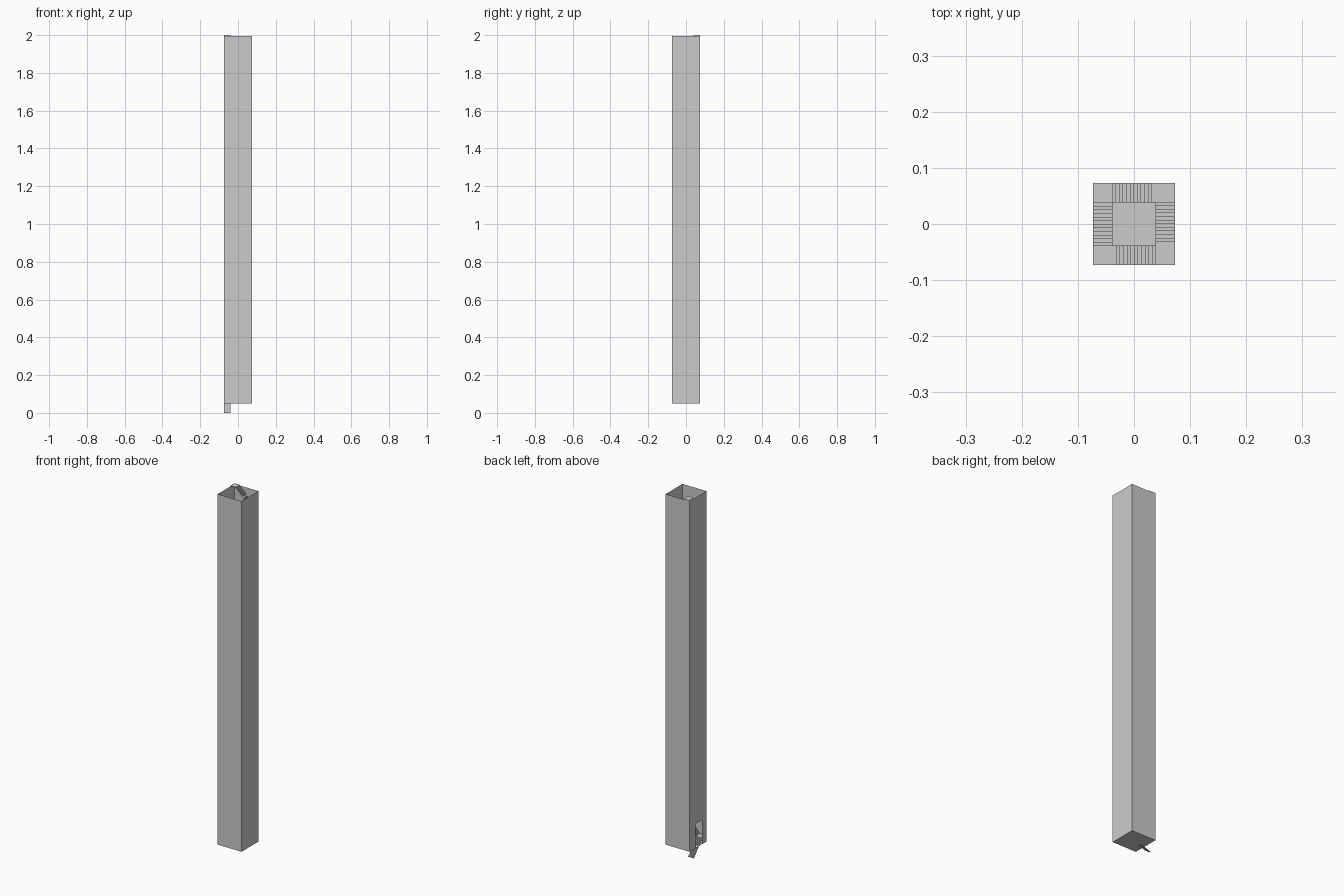
import bpy, bmesh
from mathutils import Vector

if "Cube" in bpy.data.objects:
    bpy.data.objects.remove(bpy.data.objects["Cube"])

R = 0.0735          # half width of the shaft
W = 0.035           # stair width
BASE, TOP = 0.05, 1.996
FLIGHTS, STEPS = 24, 12
DROP = 2.0 / FLIGHTS
SIGNS = [(-1, 1), (1, 1), (1, -1), (-1, -1)]   # descending corner order


def finish(name, bm):
    bmesh.ops.remove_doubles(bm, verts=bm.verts, dist=1e-5)
    me = bpy.data.meshes.new(name)
    bm.to_mesh(me)
    bm.free()
    ob = bpy.data.objects.new(name, me)
    bpy.context.collection.objects.link(ob)
    return ob


def quad(bm, *pts):
    bm.faces.new([bm.verts.new(p) for p in pts])


def box(bm, lo, hi):
    vs = bmesh.ops.create_cube(bm, size=1)["verts"]
    for v in vs:
        v.co = Vector([(hi[k] if v.co[k] > 0 else lo[k]) for k in range(3)])


# Thin square shaft with a doorway in the left wall
bm = bmesh.new()


def wall(a, b, z0=BASE, z1=TOP):
    quad(bm, (*a, z0), (*b, z0), (*b, z1), (*a, z1))


wall((-R, -R), (R, -R))
wall((R, -R), (R, R))
wall((R, R), (-R, R))
D0, D1, DT = -0.035, 0.02, 0.185
for y0, y1, z0, z1 in [(R, D1, BASE, DT), (D0, -R, BASE, DT),
                       (R, D1, DT, TOP), (D1, D0, DT, TOP), (D0, -R, DT, TOP)]:
    wall((-R, y0), (-R, y1), z0, z1)
finish("tower_walls", bm)

# Floor
bm = bmesh.new()
quad(bm, (-R, -R, BASE), (-R, R, BASE), (R, R, BASE), (R, -R, BASE))
finish("tower_floor", bm)

# Corner landings
bm = bmesh.new()
for i in range(FLIGHTS):
    sx, sy = SIGNS[i % 4]
    z = 2.0 - i * DROP
    xs = sorted((sx * R, sx * (R - W)))
    ys = sorted((sy * R, sy * (R - W)))
    box(bm, (xs[0], ys[0], z - 0.004), (xs[1], ys[1], z))
finish("corner_landings", bm)

# Stair flights: zigzag ribbons of treads and risers spiralling down
bm = bmesh.new()
run = 2 * (R - W)
for i in range(FLIGHTS):
    a, b = Vector(SIGNS[i % 4]), Vector(SIGNS[(i + 1) % 4])
    along, out = (b - a) / 2, (a + b) / 2
    z0 = 2.0 - i * DROP

    def p(t, s, z):
        v = along * (t - run / 2) + out * (R - s)
        return (v.x, v.y, z)

    for k in range(STEPS):
        if i == 0 and k == STEPS // 2:      # gap in the top flight
            continue
        t0, t1 = run * k / STEPS, run * (k + 1) / STEPS
        za, zb = z0 - DROP * k / STEPS, z0 - DROP * (k + 1) / STEPS
        quad(bm, p(t0, 0, za), p(t0, W, za), p(t0, W, zb), p(t0, 0, zb))
        quad(bm, p(t0, 0, zb), p(t0, W, zb), p(t1, W, zb), p(t1, 0, zb))
finish("spiral_stairs", bm)
